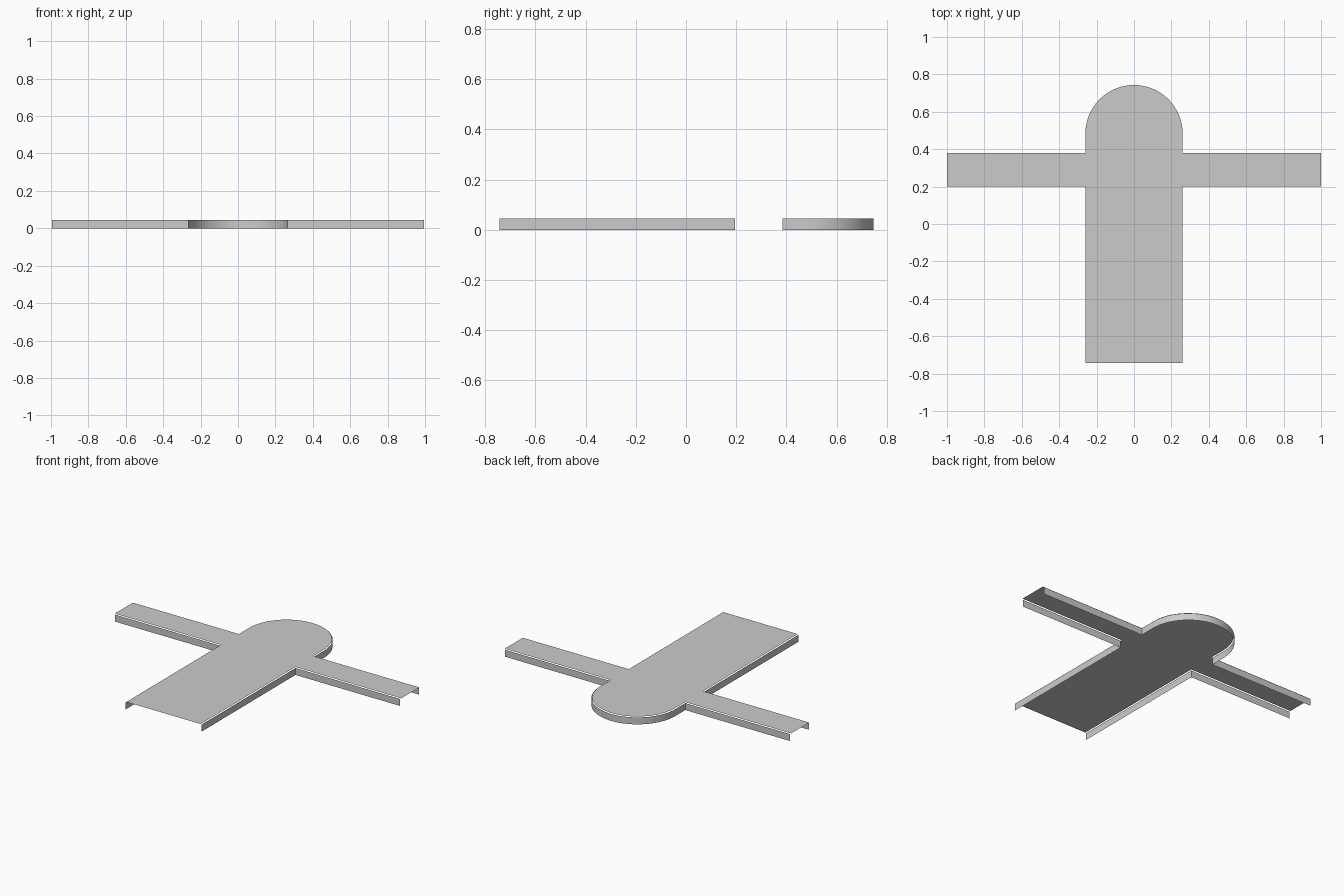
import bpy
import bmesh
import math

if "Cube" in bpy.data.objects:
    bpy.data.objects.remove(bpy.data.objects["Cube"])

W, BOTTOM, TIP = 0.26, -0.743, 0.743     # body half width, lower end, rounded end
ARM_LO, ARM_HI = 0.20, 0.38              # arm edges
TOP_Z, WALL_Z = 0.048, 0.044             # sheet height, skirt height
GAP = 0.004                              # skirt stands just outside the sheet
SEG = 48

grey = bpy.data.materials.new("light_grey")
grey.diffuse_color = (0.6, 0.6, 0.59, 1)
grey.use_nodes = True
grey.node_tree.nodes["Principled BSDF"].inputs["Base Color"].default_value = grey.diffuse_color


def rounded_edge(o, end):
    """Far edge of the arms with the rounded end, right to left."""
    r = W + o
    cy = TIP - W
    arc = [(r * math.cos(math.pi * i / SEG), cy + r * math.sin(math.pi * i / SEG))
           for i in range(SEG + 1)]
    return [(end, ARM_HI + o), (r, ARM_HI + o)] + arc + [(-r, ARM_HI + o), (-end, ARM_HI + o)]


def lower_edge(o, end):
    """Right body side and near edge of the right arm."""
    return [(W + o, BOTTOM), (W + o, ARM_LO - o), (end, ARM_LO - o)]


def mirrored(path):
    return [(-x, y) for x, y in reversed(path)]


def finish(name, bm):
    me = bpy.data.meshes.new(name)
    bm.to_mesh(me)
    bm.free()
    me.materials.append(grey)
    ob = bpy.data.objects.new(name, me)
    bpy.context.collection.objects.link(ob)
    return ob


def skirt(name, path):
    """Thin vertical wall; path runs counter-clockwise so it faces outward."""
    bm = bmesh.new()
    lo = [bm.verts.new((x, y, 0)) for x, y in path]
    hi = [bm.verts.new((x, y, WALL_Z)) for x, y in path]
    for i in range(len(path) - 1):
        bm.faces.new((lo[i], lo[i + 1], hi[i + 1], hi[i]))
    ob = finish(name, bm)
    bpy.ops.object.select_all(action='DESELECT')
    ob.select_set(True)
    bpy.context.view_layer.objects.active = ob
    bpy.ops.object.shade_smooth_by_angle(angle=math.radians(30))


# Flat top sheet
bm = bmesh.new()
lower = lower_edge(0, 1)
outline = lower + rounded_edge(0, 1) + mirrored(lower)
face = bm.faces.new([bm.verts.new((x, y, TOP_Z)) for x, y in outline])
face.normal_update()
if face.normal.z < 0:
    face.normal_flip()
bmesh.ops.triangulate(bm, faces=[face])
finish("top_sheet", bm)

# Skirts along the sides; the arm ends and body end stay open
skirt("rounded_end_skirt", rounded_edge(GAP, 0.995))
side = lower_edge(GAP, 0.995)
skirt("right_side_skirt", side)
skirt("left_side_skirt", mirrored(side))
